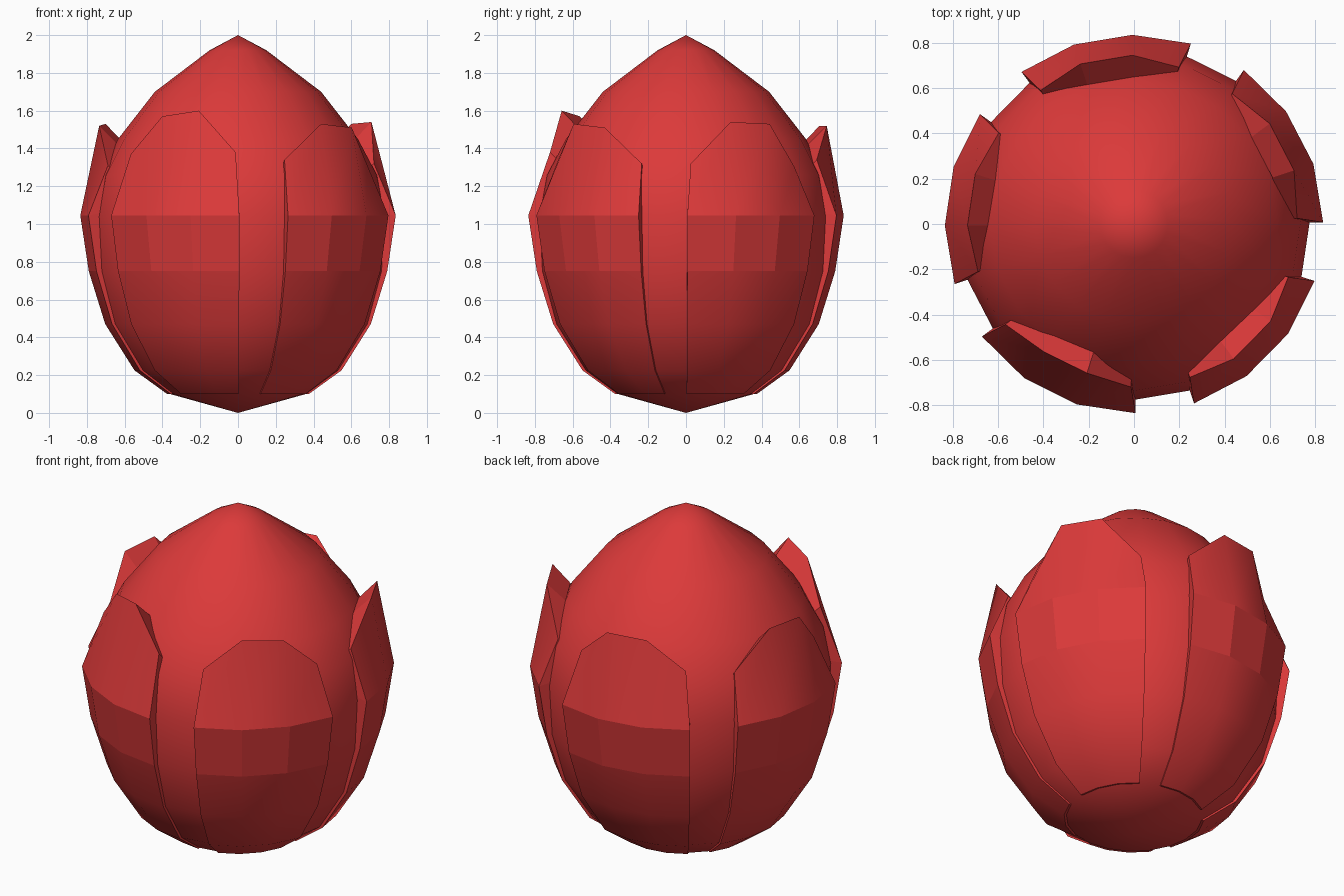
import bpy, bmesh, math

if "Cube" in bpy.data.objects:
    bpy.data.objects.remove(bpy.data.objects["Cube"])

red = bpy.data.materials.new("bud red")
red.diffuse_color = (0.72, 0.042, 0.042, 1)
red.use_nodes = True
red.node_tree.nodes["Principled BSDF"].inputs["Base Color"].default_value = red.diffuse_color

SIDES = 20
STEP = 360 / SIDES
START = -89.5  # angle of the first petal edge, in degrees


def polar(r, deg, z):
    a = math.radians(deg)
    return (r * math.cos(a), r * math.sin(a), z)


def finish(bm, name):
    bmesh.ops.recalc_face_normals(bm, faces=bm.faces)
    mesh = bpy.data.meshes.new(name)
    bm.to_mesh(mesh)
    bm.free()
    mesh.materials.append(red)
    obj = bpy.data.objects.new(name, mesh)
    bpy.context.collection.objects.link(obj)
    return obj


# Closed bud core: a lathed profile (radius, height)
profile = [(0.36, 0.1), (0.53, 0.225), (0.685, 0.47), (0.76, 0.75),
           (0.775, 1.04), (0.735, 1.26), (0.635, 1.45), (0.44, 1.7), (0.15, 1.92)]
bm = bmesh.new()
rings = [[bm.verts.new(polar(r, START + STEP * i, z)) for i in range(SIDES)]
         for r, z in profile]
bottom, top = bm.verts.new((0, 0, 0)), bm.verts.new((0, 0, 2))
for i in range(SIDES):
    j = (i + 1) % SIDES
    for a, b in zip(rings, rings[1:]):
        bm.faces.new((a[i], a[j], b[j], b[i]))
    bm.faces.new((bottom, rings[0][j], rings[0][i]))
    bm.faces.new((top, rings[-1][i], rings[-1][j]))
core = finish(bm, "bud_core")
for p in core.data.polygons:
    p.use_smooth = True

# Outer petals: thick shells of three columns with a clipped, tapering tip
rows = [(0.375, 0.1), (0.548, 0.225), (0.703, 0.47), (0.79, 0.75), (0.835, 1.045)]


def petal(name, start, edge, mids, tip_r):
    outer_top = [(0.72, edge[0], 1.5), (tip_r, mids[0], 0),
                 (tip_r, mids[1], 0), (0.72, edge[1], -1.5)]
    bm = bmesh.new()
    outer, inner = [], []
    for k, (r, z) in enumerate(rows):
        outer.append([bm.verts.new(polar(r, start + STEP * i, z)) for i in range(4)])
        inner.append([bm.verts.new(polar(r - 0.11, start + STEP * i, z + 0.02))
                      for i in range(4)])
    outer.append([bm.verts.new(polar(r, start + STEP * i + d, z))
                  for i, (r, z, d) in enumerate(outer_top)])
    inner.append([bm.verts.new(polar(r - 0.1, start + STEP * i + d, z - 0.1))
                  for i, (r, z, d) in enumerate(outer_top)])
    flat = []
    for k in range(5):
        for i in range(3):
            f = bm.faces.new((outer[k][i], outer[k][i + 1],
                              outer[k + 1][i + 1], outer[k + 1][i]))
            f.smooth = k != 3  # the band below the widest line is faceted
            bm.faces.new((inner[k][i + 1], inner[k][i],
                          inner[k + 1][i], inner[k + 1][i + 1]))
        for i in (0, 3):
            bm.faces.new((outer[k][i], outer[k + 1][i], inner[k + 1][i], inner[k][i]))
    for k in (0, 5):
        for i in range(3):
            bm.faces.new((outer[k][i], outer[k][i + 1], inner[k][i + 1], inner[k][i]))
    # Hard edges wherever a flat face meets the smooth outside
    for e in bm.edges:
        if any(not f.smooth for f in e.link_faces):
            e.smooth = False
    finish(bm, name)


# Tip heights differ a little on the front petal
tips = [((1.34, 1.32), (1.53, 1.51), 0.74),
        ((1.32, 1.3), (1.54, 1.53), 0.745),
        ((1.34, 1.34), (1.52, 1.52), 0.745),
        ((1.31, 1.31), (1.53, 1.52), 0.735),
        ((1.37, 1.38), (1.57, 1.6), 0.69)]
for n, (edge, mids, tip_r) in enumerate(tips):
    petal(f"petal_{n + 1}", START + STEP + 72 * n, edge, mids, tip_r)
